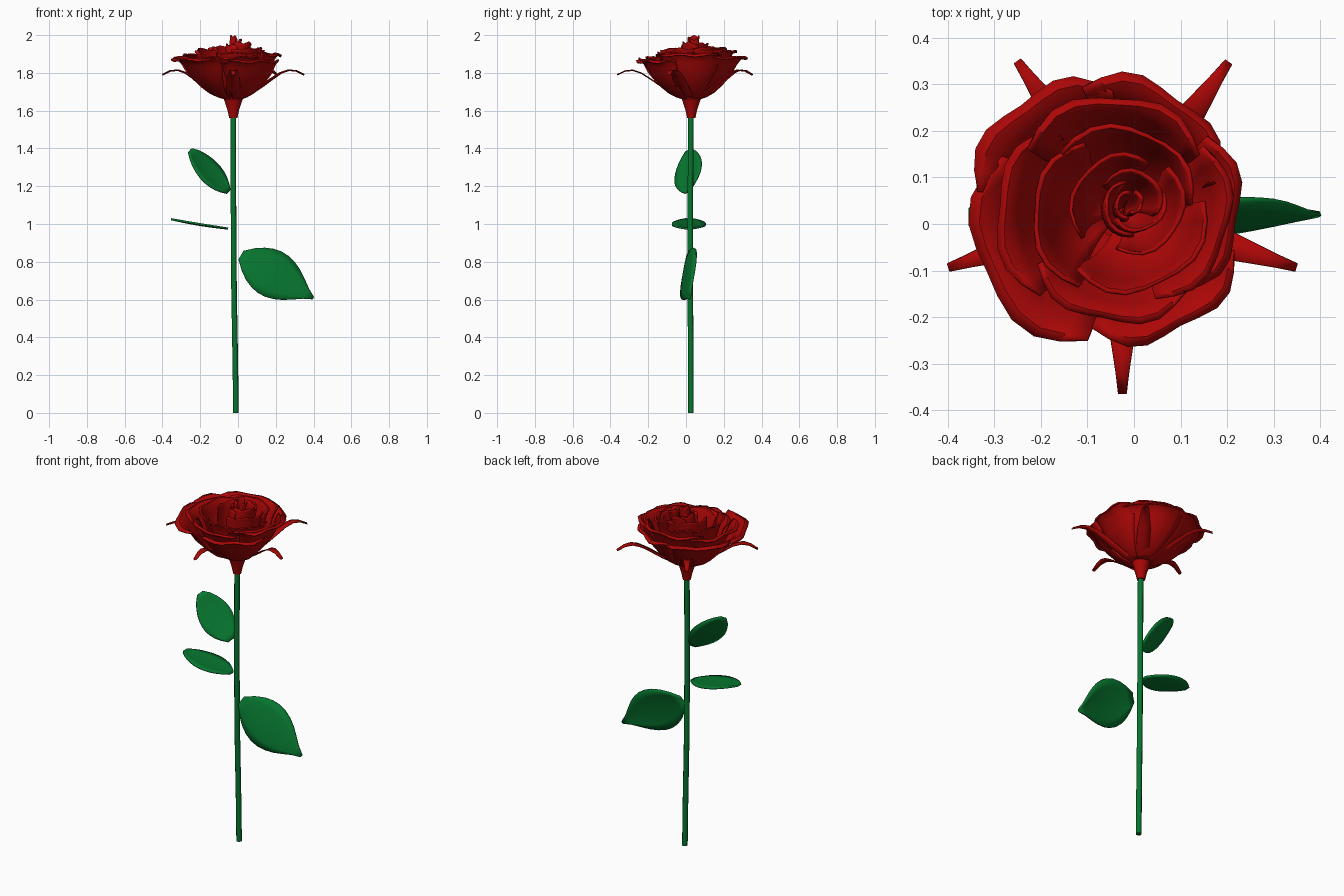
import bpy, math
from math import sin, cos, radians, pi
from mathutils import Vector

if "Cube" in bpy.data.objects:
    bpy.data.objects.remove(bpy.data.objects["Cube"])


def material(name, color):
    m = bpy.data.materials.new(name)
    m.diffuse_color = color
    m.use_nodes = True
    m.node_tree.nodes["Principled BSDF"].inputs["Base Color"].default_value = m.diffuse_color
    return m


RED = material("petal_red", (0.41, 0.002, 0.002, 1))
GREEN = material("leaf_green", (0.002, 0.18, 0.028, 1))
CX, CY = -0.025, 0.028      # flower axis


def make(name, verts, faces, mat, thick=0.0):
    me = bpy.data.meshes.new(name)
    me.from_pydata([tuple(v) for v in verts], [], faces)
    me.materials.append(mat)
    ob = bpy.data.objects.new(name, me)
    bpy.context.collection.objects.link(ob)
    if thick:
        s = ob.modifiers.new("thickness", 'SOLIDIFY')
        s.thickness = thick
        s.offset = 0
    bpy.ops.object.select_all(action='DESELECT')
    ob.select_set(True)
    bpy.context.view_layer.objects.active = ob
    bpy.ops.object.shade_smooth_by_angle(angle=radians(35))
    return ob


def grid(rows, cols):
    return [(r * cols + c, r * cols + c + 1, (r + 1) * cols + c + 1, (r + 1) * cols + c)
            for r in range(rows - 1) for c in range(cols - 1)]


def sample(pts, t):
    f = min(max(t, 0), 1) * (len(pts) - 1)
    i = min(int(f), len(pts) - 2)
    return Vector(pts[i]).lerp(Vector(pts[i + 1]), f - i)


# Petal side profiles (radius, height): wide open with a rolled lip, and upright
OPEN = [(.12, 0), (.35, .1), (.55, .33), (.74, .62), (.85, .9), (.94, 1.0), (1.02, .96)]
UPRIGHT = [(.15, 0), (.6, .13), (.83, .38), (.93, .62), (.98, .82), (1.0, .94), (1.02, 1.0)]


def petal(name, ang, half, R, z0, z1, k, cx, cy, spiral=.05):
    NU, NV = 11, 9
    prof = [Vector(a).lerp(Vector(b), k) for a, b in zip(OPEN, UPRIGHT)]
    verts = []
    for j in range(NV):
        v = j / (NV - 1)
        for i in range(NU):
            u = 2 * i / (NU - 1) - 1
            p = sample(prof, v * (1 - .16 * u ** 4))
            a = radians(ang + half * u * (.78 + .22 * min(1, 1.6 * v)))
            r = R * p.x * (1 + spiral * u - .03 * cos(2 * pi * u) * v * v)
            z = z0 + (z1 - z0) * p.y + .006 * sin(2.5 * pi * u + ang) * v ** 3
            # the petal base sits on the stem axis, the rim on its own centre
            verts.append((CX + (cx - CX) * v + r * cos(a), CY + (cy - CY) * v + r * sin(a), z))
    make(name, verts, grid(NV, NU), RED, .007)


def ring(name, items, z0, k, cx, cy, spiral=.05):
    for n, (ang, half, R, z1) in enumerate(items):
        petal(f"{name}_{n + 1}", ang, half, R, z0, z1, k, cx, cy, spiral)


# Petal rings from the outside in
ring("outer_petal", [(130, 42, .295, 1.885), (58, 44, .28, 1.885), (207, 54, .295, 1.875),
                     (302, 40, .295, 1.865), (355, 42, .275, 1.90)], 1.66, 0, -.055, .03)
ring("second_petal", [(90, 56, .24, 1.92), (178, 50, .255, 1.90), (262, 48, .235, 1.885),
                      (345, 52, .235, 1.905)], 1.67, .2, -.035, .03)
ring("third_petal", [(70, 66, .175, 1.935), (180, 62, .185, 1.93), (300, 66, .18, 1.91)],
     1.685, .5, -.03, .03, .07)
ring("inner_petal", [(140, 75, .115, 1.94), (330, 75, .11, 1.93)],
     1.70, .85, -.01, .04, .10)
ring("bud_petal", [(60, 85, .065, 1.955), (190, 80, .06, 1.95), (300, 80, .06, 1.96)],
     1.72, 1, 0, .045, .16)
ring("bud_tip", [(170, 95, .028, 1.995), (350, 80, .024, 1.975)], 1.74, 1, -.008, .045, .2)

# Flower base under the petals
N = 12
prof = [(.0, 1.56), (.022, 1.562), (.03, 1.60), (.046, 1.65), (.06, 1.685), (.03, 1.69), (0, 1.69)]
verts = [(CX + r * cos(2 * pi * i / N), CY + r * sin(2 * pi * i / N), z)
         for r, z in prof for i in range(N + 1)]
make("flower_base", verts, grid(len(prof), N + 1), RED)

# Five narrow sepals with drooping tips
path = [(.045, 1.66), (.09, 1.683), (.15, 1.72), (.21, 1.762), (.265, 1.797), (.31, 1.812),
        (.35, 1.808), (.393, 1.788)]
width = [.025, .034, .036, .034, .027, .02, .014, .009]
for n, deg in enumerate((-90, -18, 54.5, 125, 198)):
    a = radians(deg)
    d, s = Vector((cos(a), sin(a), 0)), Vector((-sin(a), cos(a), 0))
    verts = [Vector((CX, CY, 0)) + d * r + s * w * u + Vector((0, 0, z + .004 * abs(u)))
             for (r, z), w in zip(path, width) for u in (-1, 0, 1)]
    make(f"sepal_{n + 1}", verts, grid(len(path), 3), RED, .004)

# Stem, gently bent
cu = bpy.data.curves.new("stem", 'CURVE')
cu.dimensions = '3D'
cu.bevel_depth = .0155
cu.bevel_resolution = 2
cu.use_fill_caps = True
sp = cu.splines.new('POLY')
line = [(-.011, .026, 0), (-.014, .025, .25), (-.021, .023, .65), (-.024, .023, 1.1), (-.024, .026, 1.58)]
sp.points.add(len(line) - 1)
for p, co in zip(sp.points, line):
    p.co = (*co, 1)
cu.materials.append(GREEN)
bpy.context.collection.objects.link(bpy.data.objects.new("stem", cu))


# Leaves: base point, tip point, half-width vector, outline widths, cup depth
def leaf(name, base, tip, side, outline, cup):
    b, t, s = Vector(base), Vector(tip), Vector(side)
    nrm = (t - b).cross(s).normalized()
    rows, cols = 11, 7
    verts = []
    for j in range(rows):
        f = j / (rows - 1)
        w = sample([(x, 0) for x in outline], f).x
        for i in range(cols):
            u = 2 * i / (cols - 1) - 1
            verts.append(b.lerp(t, f) + s * w * u + nrm * cup * (sin(pi * f) - w * u * u))
    make(name, verts, grid(rows, cols), GREEN, .01)


BLUNT = [.2, .6, .86, .98, 1, .95, .8, .58, .2]
POINTED = [.2, .62, .88, 1, .98, .86, .62, .28, .05]
leaf("upper_leaf", (-.05, .008, 1.17), (-.255, .014, 1.39), (.04, .07, .042), BLUNT, .008)
leaf("middle_leaf", (-.052, .015, .975), (-.355, .015, 1.025), (0, .09, 0), BLUNT, .005)
leaf("lower_leaf", (.016, .008, .835), (.398, .02, .607), (.064, .04, .108), POINTED, .012)
